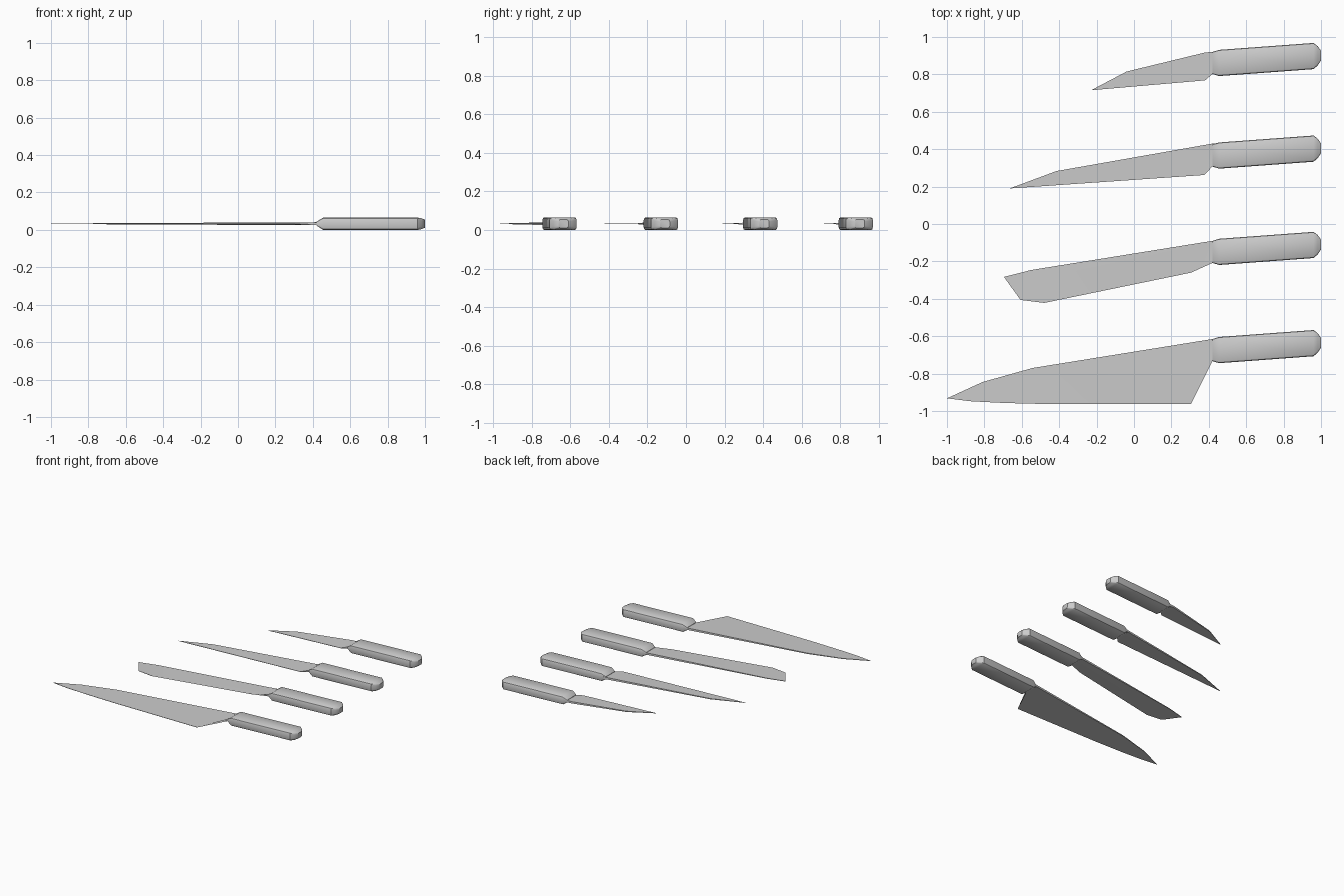
import bpy, bmesh, math

cube = bpy.data.objects.get("Cube")
if cube:
    bpy.data.objects.remove(cube, do_unlink=True)

steel = bpy.data.materials.new("plain_grey")
steel.use_nodes = True
grey = (0.6, 0.6, 0.6, 1)
steel.diffuse_color = grey
steel.node_tree.nodes["Principled BSDF"].inputs["Base Color"].default_value = grey

MID = 0.033  # height of the blade plane


def finish(name, bm):
    bmesh.ops.recalc_face_normals(bm, faces=bm.faces)
    mesh = bpy.data.meshes.new(name)
    bm.to_mesh(mesh)
    bm.free()
    mesh.materials.append(steel)
    obj = bpy.data.objects.new(name, mesh)
    bpy.context.collection.objects.link(obj)
    bpy.ops.object.select_all(action='DESELECT')
    obj.select_set(True)
    bpy.context.view_layer.objects.active = obj
    bpy.ops.object.shade_smooth_by_angle(angle=math.radians(35))


def section(half_y, half_z, cut_y, cut_z):
    """Rectangle with its four corners cut off, in order round the middle."""
    quarter = [(half_y, half_z - cut_z), (half_y - cut_y * 0.3, half_z - cut_z * 0.3),
               (half_y - cut_y, half_z)]
    upper = quarter + [(-y, z) for y, z in reversed(quarter)]
    return upper + [(-y, -z) for y, z in upper]


def make_handle(name, dy):
    # Stations along the grip: x, centre y, half width, half height, corner cuts
    stations = [(0.42, 0.861, 0.059, 0.010, 0.006, 0.004),
                (0.455, 0.861, 0.070, MID, 0.010, 0.014),
                (0.96, 0.898, 0.070, MID, 0.010, 0.014),
                (0.982, 0.899, 0.052, 0.029, 0.010, 0.014),
                (1.0, 0.900, 0.026, 0.021, 0.008, 0.010)]
    bm = bmesh.new()
    rings = [[bm.verts.new((x, cy + dy + y, MID + z)) for y, z in section(*size)]
             for x, cy, *size in stations]
    for a, b in zip(rings, rings[1:]):
        for i in range(len(a)):
            j = (i + 1) % len(a)
            bm.faces.new((a[i], a[j], b[j], b[i]))
    bm.faces.new(rings[0])
    bm.faces.new(rings[-1])
    finish(name, bm)


def make_blade(name, spine, edge):
    """Spine runs from handle to tip, edge from tip back to handle."""
    tip_x = spine[-1][0]
    outline = []
    for x, y in spine:
        along = (x - tip_x) / (0.44 - tip_x)
        outline.append((x, y, 0.0015 + 0.0065 * along))
    outline += [(x, y, 0.007 if x > 0.4 else 0.0012) for x, y in edge]
    bm = bmesh.new()
    top = [bm.verts.new((x, y, MID + t)) for x, y, t in outline]
    low = [bm.verts.new((x, y, MID - t)) for x, y, t in outline]
    for i in range(len(top)):
        j = (i + 1) % len(top)
        bm.faces.new((top[i], top[j], low[j], low[i]))
    caps = [bm.faces.new(top), bm.faces.new(low)]
    bmesh.ops.triangulate(bm, faces=caps)
    finish(name, bm)


# Each knife: handle offset, spine points, edge points
knives = {
    "paring_knife": (0,
        [(0.44, 0.922), (0.38, 0.917), (-0.04, 0.815), (-0.23, 0.715)],
        [(0.38, 0.768), (0.42, 0.802), (0.44, 0.802)]),
    "utility_knife": (-0.495,
        [(0.44, 0.432), (0.42, 0.43), (-0.415, 0.283), (-0.665, 0.19)],
        [(0.375, 0.262), (0.42, 0.308), (0.44, 0.308)]),
    "hooked_knife": (-1.01,
        [(0.44, -0.088), (0.42, -0.09), (-0.55, -0.246), (-0.695, -0.283)],
        [(-0.607, -0.406), (-0.48, -0.422), (-0.607, -0.303),
         (0.305, -0.26), (0.305, -0.198), (0.42, -0.208), (0.44, -0.208)]),
    "chef_knife": (-1.535,
        [(0.44, -0.613), (0.42, -0.615), (-0.543, -0.77), (-0.81, -0.845), (-1, -0.932)],
        [(-0.87, -0.948), (-0.69, -0.957), (-0.45, -0.963),
         (0.305, -0.963), (0.305, -0.72), (0.42, -0.733), (0.44, -0.733)]),
}
for name, (dy, spine, edge) in knives.items():
    make_handle(name + "_handle", dy)
    make_blade(name + "_blade", spine, edge)
